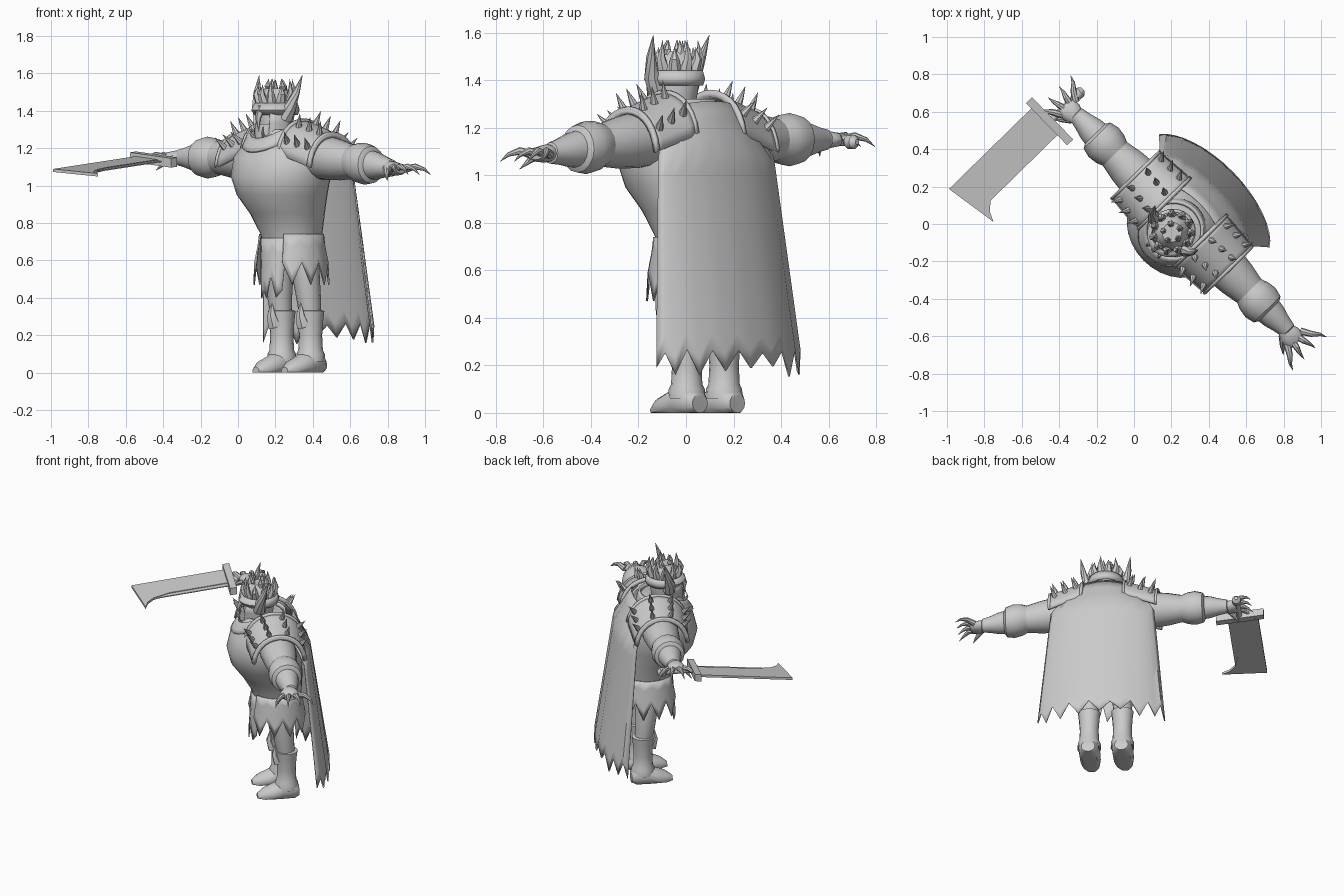
import bpy, bmesh, math, random
from mathutils import Vector, Matrix

random.seed(4)
cube = bpy.data.objects.get("Cube")
if cube:
    bpy.data.objects.remove(cube)

# The figure is built facing -y about its own axis, then turned into place
PLACE = Matrix.Translation((0.30, 0.05, 0)) @ Matrix.Rotation(math.radians(-45.6), 4, 'Z')

grey = bpy.data.materials.new("plain_grey")
grey.use_nodes = True
GREY = (0.6, 0.6, 0.6, 1)
grey.diffuse_color = GREY
grey.node_tree.nodes["Principled BSDF"].inputs["Base Color"].default_value = GREY


def finish(name, bm, thickness=0, angle=40):
    bmesh.ops.recalc_face_normals(bm, faces=bm.faces)
    mesh = bpy.data.meshes.new(name)
    bm.to_mesh(mesh)
    bm.free()
    mesh.materials.append(grey)
    ob = bpy.data.objects.new(name, mesh)
    bpy.context.collection.objects.link(ob)
    ob.matrix_world = PLACE
    if thickness:
        mod = ob.modifiers.new("shell", 'SOLIDIFY')
        mod.thickness = thickness
        mod.offset = 0
    bpy.ops.object.select_all(action='DESELECT')
    ob.select_set(True)
    bpy.context.view_layer.objects.active = ob
    bpy.ops.object.shade_smooth_by_angle(angle=math.radians(angle))


def bridge(bm, rings, cap=True):
    n = len(rings[0])
    for a, b in zip(rings, rings[1:]):
        for i in range(n):
            j = (i + 1) % n
            bm.faces.new((a[i], a[j], b[j], b[i]))
    if cap:
        bm.faces.new(rings[0])
        bm.faces.new(rings[-1])


def loft(name, axis, rows, n=20, cap=True, thickness=0):
    """Ellipses (centre x, y, z, two radii) stacked along one axis."""
    bm = bmesh.new()
    rings = []
    for x, y, z, p, q in rows:
        ring = []
        for i in range(n):
            a = math.tau * i / n
            c, s = p * math.cos(a), q * math.sin(a)
            off = {'X': (0, c, s), 'Y': (c, 0, s), 'Z': (c, s, 0)}[axis]
            v = Vector((x, y, z)) + Vector(off)
            v.z = max(v.z, 0)
            ring.append(bm.verts.new(v))
        rings.append(ring)
    bridge(bm, rings, cap)
    finish(name, bm, thickness)


def spikes(name, paths, n=7):
    """Tapered horns: each path is (points, base radius)."""
    bm = bmesh.new()
    for pts, r in paths:
        pts = [Vector(p) for p in pts]
        rings = []
        for k, p in enumerate(pts):
            d = pts[min(k + 1, len(pts) - 1)] - pts[max(k - 1, 0)]
            q = d.to_track_quat('Z', 'Y')
            rk = r * max(1 - (k / (len(pts) - 1)) ** 1.5, 0.03)
            rings.append([bm.verts.new(p + q @ Vector((rk * math.cos(math.tau * i / n),
                          rk * math.sin(math.tau * i / n), 0))) for i in range(n)])
        bridge(bm, rings)
    finish(name, bm)


def sheet(name, func, ns, nt, thickness):
    """Thin surface; func takes s and t in 0..1 and the column number."""
    bm = bmesh.new()
    g = [[bm.verts.new(func(i / ns, j / nt, i)) for j in range(nt + 1)] for i in range(ns + 1)]
    for i in range(ns):
        for j in range(nt):
            bm.faces.new((g[i][j], g[i + 1][j], g[i + 1][j + 1], g[i][j + 1]))
    finish(name, bm, thickness)


def plate(name, outline, height, depth):
    """Flat outline in x, y given a height rule and a thickness."""
    bm = bmesh.new()
    rings = [[bm.verts.new((x, y, height(x, y) + dz)) for x, y in outline]
             for dz in (-depth / 2, depth / 2)]
    bridge(bm, rings)
    finish(name, bm, angle=20)


# Torso armour and neck collar
loft("torso", 'Z', [(0, v, z, a, b) for z, v, a, b in (
    (.66, -.02, .15, .15), (.74, -.02, .165, .165), (.85, -.05, .20, .20),
    (.95, -.09, .25, .235), (1.05, -.10, .285, .25), (1.15, -.10, .28, .225),
    (1.24, -.10, .22, .17), (1.3, -.11, .14, .13))], 32)


def collar(s, t, i):
    a = math.tau * s
    front = max(-math.sin(a), 0) ** 2
    r = .17 - .02 * t + .03 * front * (1 - t)
    return (r * math.cos(a), -.12 + r * math.sin(a), 1.25 + .07 * t - .07 * front)


sheet("neck_collar", collar, 28, 3, .015)

# Head, jaw, brow band and crown
HY = -.135
loft("helmet", 'Z', [(0, HY + v, z, a, b) for z, v, a, b in (
    (1.18, .01, .07, .07), (1.25, 0, .075, .08), (1.31, -.01, .09, .10),
    (1.4, 0, .10, .105), (1.47, 0, .09, .095), (1.52, 0, .05, .055))])
loft("jaw", 'Z', [(0, -.25, 1.2, .025, .015), (0, -.225, 1.25, .055, .045),
                  (0, -.20, 1.33, .075, .06)], 10)
loft("brow_band", 'Z', [(0, HY, 1.38, .108, .118), (0, HY - .005, 1.405, .12, .13),
                        (0, HY, 1.44, .108, .115)], 20, False, .01)
crown = []
for k in range(11):
    a = math.tau * k / 11 - math.pi / 2
    c, s = math.cos(a), math.sin(a)
    tall = 1.54 + .03 * (k % 2)
    crown.append(([(.075 * c, HY + .085 * s, 1.43), (.10 * c, HY + .11 * s, 1.49),
                   (.09 * c, HY + .10 * s, tall)], .03))
for k in range(5):
    a = math.tau * k / 5
    c, s = .04 * math.cos(a), .04 * math.sin(a)
    crown.append(([(c, HY + s, 1.48), (c * 1.2, HY + s * 1.2, 1.53), (c, HY + s, 1.57)], .025))
spikes("crown_spikes", crown, 6)
spikes("nose_guard", [([(0, -.245, 1.42), (0, -.27, 1.36), (0, -.265, 1.29)], .025)], 5)

for sg, side in ((1, "left"), (-1, "right")):
    # Helmet horn, cheek plate and tusk
    spikes(side + "_horn", [([(sg * .09, -.15, 1.36), (sg * .125, -.15, 1.42),
                              (sg * .15, -.13, 1.5), (sg * .165, -.10, 1.59)], .042)], 8)
    sheet(side + "_cheek_plate", lambda s, t, i: (
        sg * (.105 - .045 * s * s - .01 * t), -.13 - .11 * s, 1.39 - .13 * t - .03 * s * t), 4, 3, .012)
    spikes(side + "_tusk", [([(sg * .035, -.255, 1.25), (sg * .045, -.28, 1.28),
                              (sg * .045, -.275, 1.32)], .011)], 6)

    # Curved shoulder plate with raised rims and rows of spikes
    def shoulder(s, t, i=0):
        w = 2 * t - 1
        return Vector((sg * (.13 + .23 * s), -.06 + (.195 - .02 * s) * math.sin(1.35 * w),
                       1.34 - .075 * s - .17 * w * w))

    sheet(side + "_shoulder_plate", shoulder, 6, 14, .02)
    for rim, s0 in (("inner", 0), ("outer", .93)):
        sheet(side + "_shoulder_" + rim + "_rim",
              lambda s, t, i: shoulder(s0 + .07 * s, t) + Vector((0, 0, .006)), 1, 14, .03)
    rows = []
    for s in (.2, .5, .8):
        for t in (.14, .36, .6, .84):
            p = shoulder(s, t + .05 * (s - .5))
            w = 2 * t - 1
            d = Vector((sg * .35, .9 * w, 1 - .4 * abs(w))).normalized()
            rows.append(([p - d * .01, p + d * .03, p + d * .085], .021))
    spikes(side + "_shoulder_spikes", rows)

    # Upper arm, flared elbow guard, bracer and hand
    slope = .11 if sg > 0 else 0
    drop = lambda u: 1.15 - slope * (u - .3)
    for part, prof in (
            ("upper_arm", ((.18, .12), (.3, .12), (.42, .108), (.54, .085))),
            ("elbow_guard", ((.5, .085), (.55, .105), (.6, .112), (.65, .10), (.665, .075))),
            ("bracer", ((.62, .082), (.7, .072), (.76, .055), (.81, .045), (.815, .035)))):
        loft(side + "_" + part, 'X', [(sg * u, -.06, drop(u), r, r) for u, r in prof], 16)
    loft(side + "_hand", 'X', [(sg * u, -.07, drop(u), a, b) for u, a, b in (
        (.78, .035, .035), (.83, .058, .038), (.87, .06, .032), (.89, .045, .02))], 12)
    claws = []
    for k in range(4):
        v = -.115 + .034 * k
        out = 1.5 * (v + .065)
        z = drop(.87)
        claws.append(([(sg * .86, v, z), (sg * .91, v + out * .4, z + .015),
                       (sg * .945, v + out * .8, z), (sg * .98, v + out, z - .03)], .02))
    claws.append(([(sg * .81, -.10, drop(.8)), (sg * .85, -.14, drop(.8) - .03),
                   (sg * .885, -.17, drop(.8) - .07)], .022))
    spikes(side + "_claws", claws, 8)

    # Leg, boot, knee guard and foot
    x = sg * .11 - .015
    loft(side + "_thigh", 'Z', [(x * k, v, z, r, r) for z, k, v, r in (
        (.28, 1, .03, .056), (.4, 1, .015, .066), (.55, .9, 0, .076), (.72, .7, -.01, .08))], 16)
    loft(side + "_boot", 'Z', [(x, .03, z, r, r) for z, r in (
        (.06, .078), (.10, .076), (.12, .066), (.2, .062), (.28, .068), (.33, .074), (.335, .056))], 16)
    spikes(side + "_knee_guard", [([(x, -.02, .25), (x, -.045, .31), (x, -.045, .38)], .04)], 6)
    loft(side + "_foot", 'Y', [(x, v, z, a, b) for v, z, a, b in (
        (.11, .04, .045, .04), (.08, .05, .066, .07), (0, .05, .07, .075),
        (-.06, .03, .068, .06), (-.12, .02, .055, .045), (-.165, .01, .025, .02))], 16)

    # Ragged hip cloth
    sheet(side + "_hip_cloth", lambda s, t, i: (
        sg * (.17 + .03 * t) * math.sin(.55 + 2.1 * s),
        -.02 - (.17 + .03 * t) * math.cos(.55 + 2.1 * s),
        .74 - t * (.15 + .12 * (i % 2))), 8, 4, .008)

# Pointed front cloth
sheet("front_cloth", lambda s, t, i: (
    (s - .5) * (.20 - .04 * t), -.185 - .02 * t + .15 * (s - .5) ** 2,
    .72 - t * (.2 + (.12 if i % 2 else .04 * (i % 4)))), 6, 4, .008)

# Cape with a torn hem
hem = [.27 - .02 * random.random() if i % 2 else .15 + .05 * random.random() for i in range(17)]


def cape(s, t, i):
    w = 2 * s - 1
    k = min(t / .2, 1)
    edge = .01 + .08 * k + .09 * t
    mid = .08 + .08 * k + .16 * t
    return ((.21 + .11 * k + .10 * t) * math.sin(w * 1.3) / math.sin(1.3),
            edge + (mid - edge) * math.cos(w * math.pi / 2),
            1.31 - .04 * w * w * (1 - t) - (1.31 - hem[i]) * t)


sheet("cape", cape, 16, 15, .008)

# Broad sword held level in the right hand
level = lambda x, y: 1.15 + .11 * (y + .2) - .1 * (x + 1)
plate("sword_blade", [(-1, -.19), (-1, -.825), (-.706, -.778), (-.76, -.755),
                      (-.80, -.71), (-.83, -.6), (-.83, -.19)], level, .016)
plate("sword_edge", [(-.84, -.19), (-.84, -.72), (-.80, -.71), (-.80, -.19)], level, .006)
plate("sword_guard", [(-1.04, -.21), (-.725, -.21), (-.725, -.165), (-1.04, -.165)], level, .05)
loft("sword_grip", 'Y', [(-.88, v, 1.14, r, r) for v, r in (
    (-.19, .018), (0, .018), (.01, .03), (.04, .03), (.06, .012))], 10)
